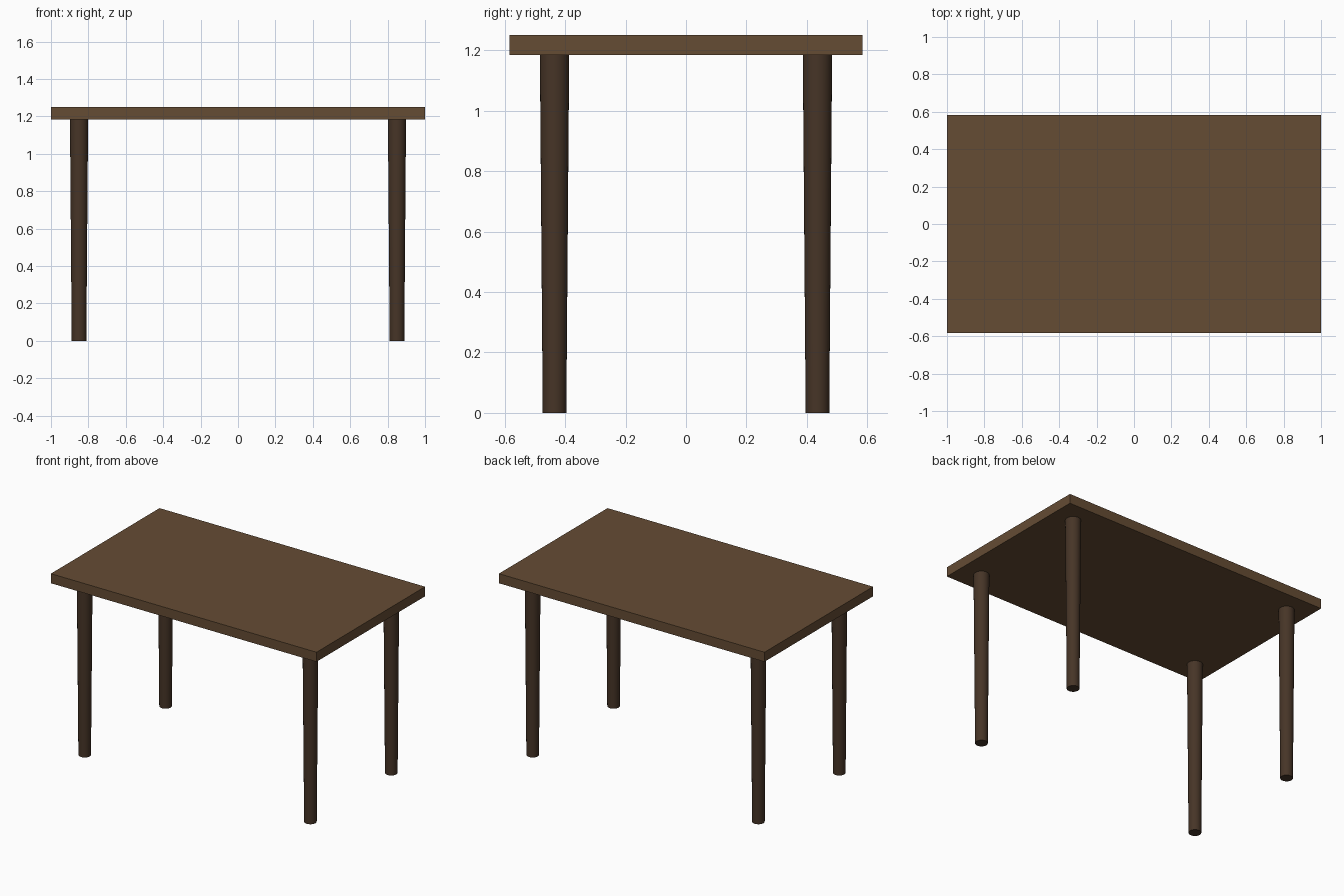
import bpy
import math

if "Cube" in bpy.data.objects:
    bpy.data.objects.remove(bpy.data.objects["Cube"])

TOP_Z, UNDER_Z = 1.25, 1.185
LEG_X, LEG_Y = 0.85, 0.435


def material(name, rgb):
    mat = bpy.data.materials.new(name)
    mat.diffuse_color = (*rgb, 1)
    mat.use_nodes = True
    mat.node_tree.nodes["Principled BSDF"].inputs["Base Color"].default_value = mat.diffuse_color
    return mat


top_wood = material("top_wood", (0.13, 0.072, 0.034))
leg_wood = material("leg_wood", (0.062, 0.035, 0.02))

# Tabletop slab
bpy.ops.mesh.primitive_cube_add(size=1, location=(0, 0, (TOP_Z + UNDER_Z) / 2))
top = bpy.context.object
top.name = "tabletop"
top.scale = (2.0, 1.168, TOP_Z - UNDER_Z)
bpy.ops.object.transform_apply(location=False, rotation=False, scale=True)
top.data.materials.append(top_wood)

# Four round legs, tapering towards the floor
for side, sx in (("left", -1), ("right", 1)):
    for end, sy in (("front", -1), ("back", 1)):
        bpy.ops.mesh.primitive_cone_add(
            vertices=32, radius1=0.039, radius2=0.0485, depth=UNDER_Z,
            location=(sx * LEG_X, sy * LEG_Y, UNDER_Z / 2))
        leg = bpy.context.object
        leg.name = f"{end}_{side}_leg"
        leg.data.materials.append(leg_wood)
        bpy.ops.object.shade_smooth_by_angle(angle=math.radians(30))
